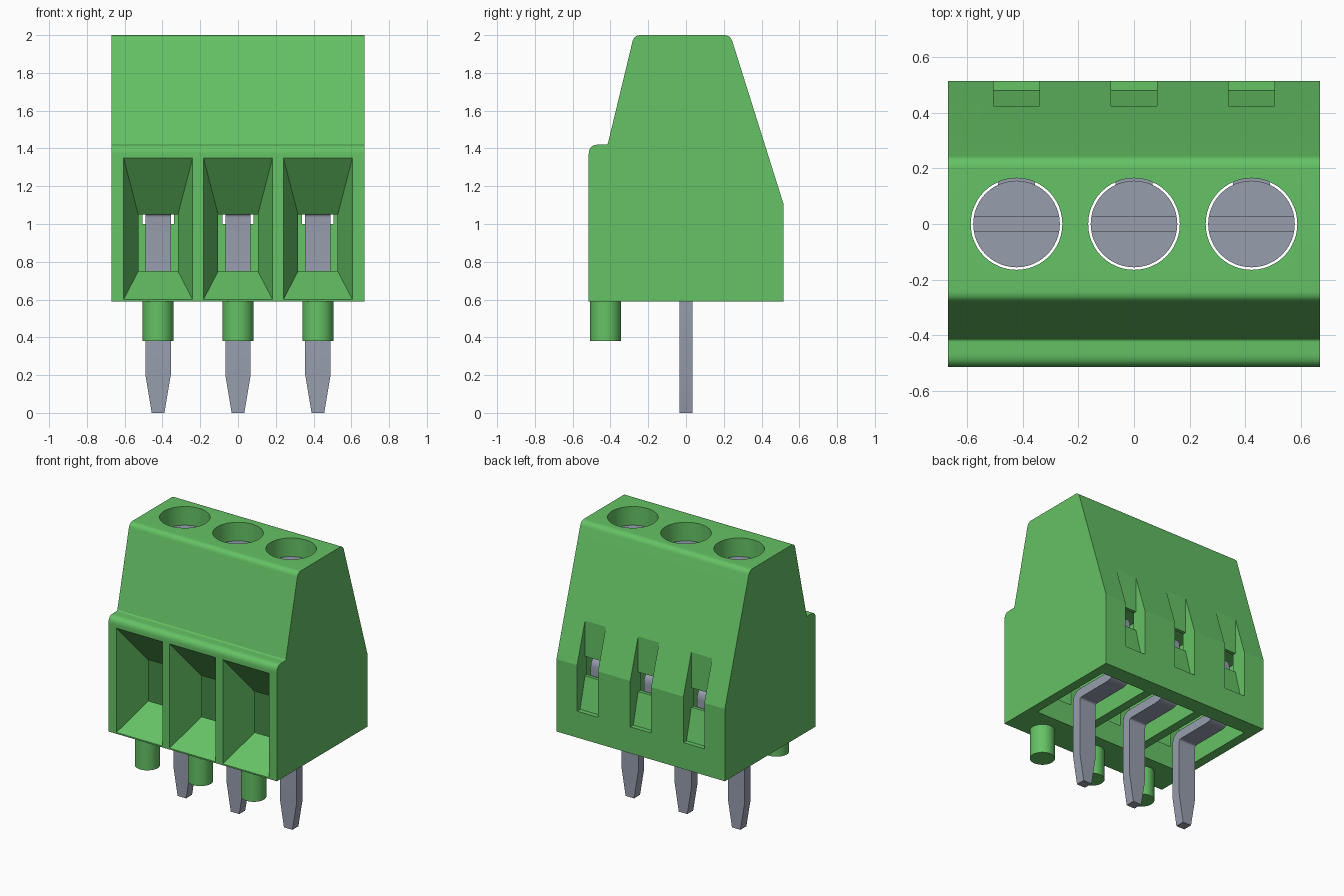
import bpy, bmesh, math
from mathutils import Vector

cube = bpy.data.objects.get("Cube")
if cube:
    bpy.data.objects.remove(cube, do_unlink=True)


def material(name, rgb, metallic=0.0):
    m = bpy.data.materials.new(name)
    m.use_nodes = True
    col = (*rgb, 1.0)
    m.diffuse_color = col
    m.node_tree.nodes["Principled BSDF"].inputs["Base Color"].default_value = col
    return m


GREEN = material("green_plastic", (0.13, 0.54, 0.13))
METAL = material("grey_metal", (0.31, 0.34, 0.42))
PITCH = 0.423
CENTRES = {"right": -PITCH, "middle": 0.0, "left": PITCH}


def finish(bm, name, mat):
    bmesh.ops.recalc_face_normals(bm, faces=bm.faces)
    me = bpy.data.meshes.new(name)
    bm.to_mesh(me)
    bm.free()
    me.materials.append(mat)
    ob = bpy.data.objects.new(name, me)
    bpy.context.collection.objects.link(ob)
    return ob


def rounded(points, steps=10):
    """Round the corners of a (y, z) outline that carry a radius."""
    out = []
    for i, p in enumerate(points):
        c = Vector(p[:2])
        if len(p) < 3:
            out.append(c)
            continue
        before = Vector(points[i - 1][:2])
        after = Vector(points[(i + 1) % len(points)][:2])
        a = c + (before - c).normalized() * p[2]
        b = c + (after - c).normalized() * p[2]
        for k in range(steps + 1):
            t = k / steps
            out.append(a * (1 - t) ** 2 + c * 2 * t * (1 - t) + b * t * t)
    return out


def prism_bm(outline, x, half):
    """Extrude a (y, z) outline along x."""
    bm = bmesh.new()
    f = bm.faces.new([bm.verts.new((x - half, y, z)) for y, z in rounded(outline)])
    r = bmesh.ops.extrude_face_region(bm, geom=[f])
    verts = [v for v in r["geom"] if isinstance(v, bmesh.types.BMVert)]
    bmesh.ops.translate(bm, verts=verts, vec=(2 * half, 0, 0))
    return bm


def cylinder(name, x, y, radius, z0, z1, mat):
    bm = bmesh.new()
    bmesh.ops.create_cone(bm, cap_ends=True, segments=48, radius1=radius,
                          radius2=radius, depth=z1 - z0)
    bmesh.ops.translate(bm, verts=bm.verts, vec=(x, y, (z0 + z1) / 2))
    return finish(bm, name, mat)


def box(name, x, half, y0, y1, z0, z1, mat):
    return finish(prism_bm([(y0, z0), (y1, z0), (y1, z1), (y0, z1)], x, half), name, mat)


def funnel(name, x, sections, mat):
    """Loft rectangles (y, half width, z bottom, z top) along y."""
    bm = bmesh.new()
    rings = [[bm.verts.new((x + sx * h, y, z)) for sx, z in
              ((-1, z0), (1, z0), (1, z1), (-1, z1))] for y, h, z0, z1 in sections]
    for a, b in zip(rings, rings[1:]):
        for i in range(4):
            j = (i + 1) % 4
            bm.faces.new((a[i], a[j], b[j], b[i]))
    bm.faces.new(rings[0])
    bm.faces.new(rings[-1])
    return finish(bm, name, mat)


def activate(ob):
    bpy.ops.object.select_all(action='DESELECT')
    ob.select_set(True)
    bpy.context.view_layer.objects.active = ob


def cut(target, cutter):
    cutter.hide_render = True
    mod = target.modifiers.new("cut", 'BOOLEAN')
    mod.operation = 'DIFFERENCE'
    mod.solver = 'EXACT'
    mod.object = cutter
    activate(target)
    bpy.ops.object.modifier_apply(modifier=mod.name)
    bpy.data.objects.remove(cutter, do_unlink=True)


def smooth(ob):
    activate(ob)
    bpy.ops.object.shade_smooth_by_angle(angle=math.radians(14))


# Housing: side profile extruded across the full width
housing = finish(prism_bm([
    (-0.515, 0.59), (0.515, 0.59), (0.515, 1.11), (0.235, 2.0, 0.035),
    (-0.275, 2.0, 0.035), (-0.415, 1.42, 0.01), (-0.515, 1.42, 0.05)], 0, 0.67),
    "housing", GREEN)

for x in CENTRES.values():
    # Open chamber in the underside
    cut(housing, box("chamber_cutter", x, 0.18, -0.26, 0.40, 0.4, 1.15, GREEN))
    # Tapered wire entry in the front
    cut(housing, funnel("entry_cutter", x, [
        (-0.60, 0.183, 0.60, 1.35), (-0.515, 0.183, 0.60, 1.35),
        (-0.27, 0.105, 0.75, 1.05), (-0.20, 0.105, 0.75, 1.05)], GREEN))
    # Notch and window in the back
    cut(housing, finish(prism_bm([
        (0.60, 0.78), (0.48, 0.78), (0.425, 1.0), (0.37, 1.0), (0.37, 1.14),
        (0.425, 1.14), (0.425, 1.6), (0.60, 1.6)], x, 0.083), "notch_cutter", GREEN))
    # Screw well in the top
    cut(housing, cylinder("well_cutter", x, 0, 0.165, 1.10, 2.1, GREEN))
smooth(housing)

for side, x in CENTRES.items():
    # Slotted screw
    screw = cylinder(side + "_screw", x, 0, 0.156, 1.16, 1.87, METAL)
    cut(screw, box("slot_cutter", x, 0.3, -0.027, 0.027, 1.83, 2.0, METAL))
    smooth(screw)

    # Locating peg under the front edge
    smooth(cylinder(side + "_peg", x, -0.425, 0.082, 0.38, 0.595, GREEN))

    # Folded contact strip ending in a tapered solder pin
    bm = prism_bm([
        (-0.034, 0), (0.034, 0), (0.034, 0.61, 0.02), (0.384, 0.61, 0.08),
        (0.384, 1.12, 0.08), (-0.12, 1.12), (-0.12, 1.053), (0.317, 1.053, 0.02),
        (0.317, 0.677, 0.02), (-0.034, 0.677, 0.08)], x, 0.067)
    bmesh.ops.bisect_plane(bm, geom=bm.verts[:] + bm.edges[:] + bm.faces[:],
                           plane_co=(0, 0, 0.2), plane_no=(0, 0, 1))
    for v in bm.verts:
        if v.co.z < 0.1:
            v.co.x = x + (v.co.x - x) * 0.5
    smooth(finish(bm, side + "_contact_pin", METAL))
